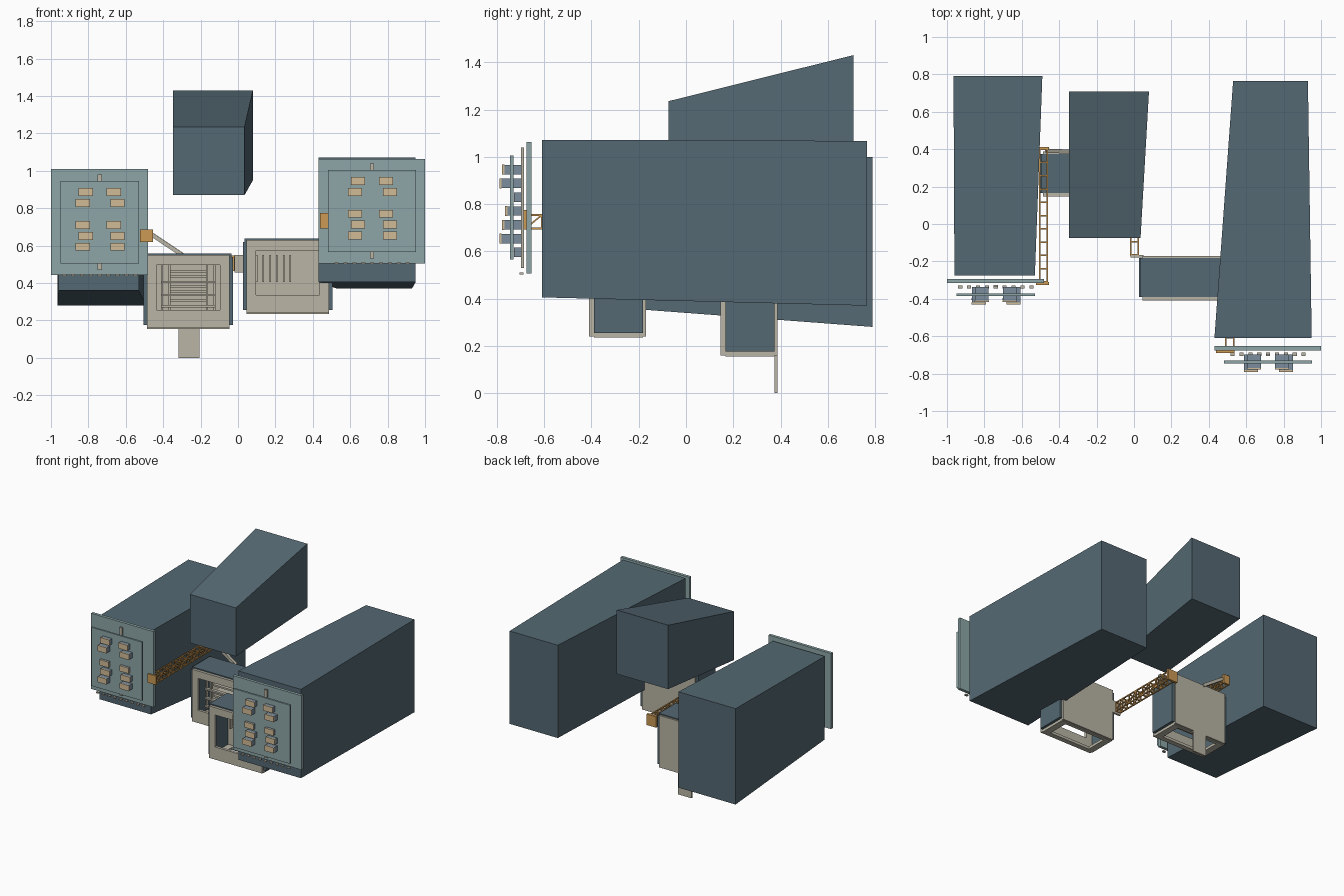
import bpy
import bmesh
from mathutils import Vector

if "Cube" in bpy.data.objects:
    bpy.data.objects.remove(bpy.data.objects["Cube"])


def material(name, rgb):
    m = bpy.data.materials.new(name)
    m.diffuse_color = (*rgb, 1)
    m.use_nodes = True
    m.node_tree.nodes["Principled BSDF"].inputs["Base Color"].default_value = m.diffuse_color
    return m


SLATE = material("slate", (0.09, 0.14, 0.17))
PANEL = material("pale_teal", (0.27, 0.38, 0.39))
BEIGE = material("beige", (0.49, 0.46, 0.38))
ORANGE = material("orange", (0.60, 0.32, 0.09))
CAP = material("cap", (0.64, 0.50, 0.31))
STEEL = material("steel_blue", (0.20, 0.27, 0.34))

FACES = [(0, 1, 2, 3), (4, 7, 6, 5), (0, 4, 5, 1), (1, 5, 6, 2), (2, 6, 7, 3), (3, 7, 4, 0)]


def hexa(bm, corners):
    v = [bm.verts.new(c) for c in corners]
    for f in FACES:
        bm.faces.new([v[i] for i in f])


def box(bm, x0, x1, y0, y1, z0, z1):
    hexa(bm, [(x, y, z) for y in (y0, y1)
              for x, z in ((x0, z0), (x1, z0), (x1, z1), (x0, z1))])


def beam(bm, a, b, w):
    # square bar between two points
    a, b = Vector(a), Vector(b)
    d = (b - a).normalized()
    s = d.cross(Vector((0, 0, 1)) if abs(d.z) < 0.9 else Vector((1, 0, 0))).normalized()
    t = s.cross(d)
    hexa(bm, [p + (s * i + t * j) * w / 2 for p in (a, b)
              for i, j in ((-1, -1), (1, -1), (1, 1), (-1, 1))])


def finish(bm, name, mat):
    bmesh.ops.recalc_face_normals(bm, faces=bm.faces)
    me = bpy.data.meshes.new(name)
    bm.to_mesh(me)
    bm.free()
    me.materials.append(mat)
    ob = bpy.data.objects.new(name, me)
    bpy.context.collection.objects.link(ob)
    return ob


def boxes(name, mat, dims):
    bm = bmesh.new()
    for d in dims:
        box(bm, *d)
    return finish(bm, name, mat)


def block(name, front, back):
    # tapered body; each end is (y, x0, x1, z0, z1)
    bm = bmesh.new()
    hexa(bm, [(x, y, z) for y, x0, x1, z0, z1 in (front, back)
              for x, z in ((x0, z0), (x1, z0), (x1, z1), (x0, z1))])
    return finish(bm, name, SLATE)


# large tapered bodies
block("left_body", (-0.275, -0.96, -0.53, 0.36, 0.985), (0.79, -0.965, -0.49, 0.28, 1.0))
block("upper_body", (-0.075, -0.347, 0.035, 0.87, 1.235), (0.708, -0.347, 0.08, 0.95, 1.43))
block("right_body", (-0.61, 0.43, 0.95, 0.405, 1.072), (0.765, 0.53, 0.93, 0.37, 1.067))


def facade(side, dx, dy, dz, x0, x1, z0, z1):
    # backing panel plus raised inner panel
    boxes(side + "_back_panel", PANEL, [(x0, x1, -0.675 + dy, -0.653 + dy, z0, z1)])
    cx = 0.717 + dx
    half = (x1 - x0) / 2 - 0.05
    boxes(side + "_inner_panel", PANEL,
          [(cx - half, cx + half, -0.745 + dy, -0.731 + dy, 0.565 + dz, 1.005 + dz)])
    # mounting strip and row of small tabs
    boxes(side + "_mount_strip", BEIGE,
          [(cx - 0.011, cx + 0.011, -0.698 + dy, -0.686 + dy, 0.53 + dz, 1.04 + dz)])
    n = 9
    tabs = [cx - 0.19 + 0.38 * i / (n - 1) for i in range(n)]
    boxes(side + "_tabs", BEIGE,
          [(x - 0.011, x + 0.011, -0.705 + dy, -0.688 + dy, z0 - 0.004, z0 + 0.005) for x in tabs])
    # seven rows of drawers; most pass through the inner panel
    rows = [(0.778, 0, 0), (0.79, 1, 1), (0, 0, 0), (0.765, 1, 0),
            (0.778, 0, 1), (0.79, 1, 1), (0, 1, 0)]
    bodies, caps = [], []
    for i, (out, a, b) in enumerate(rows):
        z = 0.946 - 0.0585 * i + dz
        for x in (0.642 - 0.016 * a + dx, 0.792 + 0.02 * b + dx):
            y = -(out or 0.735) + dy
            bodies.append((x - 0.037, x + 0.037, y + 0.008, -0.697 + dy, z - 0.02, z + 0.02))
            if out:
                caps.append((x - 0.038, x + 0.038, y, y + 0.009, z - 0.021, z + 0.021))
    boxes(side + "_drawers", STEEL, bodies)
    boxes(side + "_drawer_fronts", CAP, caps)


facade("right", 0, 0, 0, 0.43, 1.0, 0.505, 1.062)
facade("left", -1.456, 0.36, -0.06, -1.0, -0.48, 0.442, 1.01)


def cabinet(side, x, y, z):
    # origin: lower left corner of the front frame
    w, h, d = 0.44, 0.395, 0.24
    ox0, ox1, oz0, oz1 = x + 0.05, x + w - 0.05, z + 0.10, z + 0.34
    f = (y, y + 0.02)
    boxes(side + "_cabinet_frame", BEIGE, [
        (x, ox0, *f, z + 0.005, z + h), (ox1, x + w, *f, z + 0.005, z + h),
        (ox0, ox1, *f, z + 0.005, oz0), (ox0, ox1, *f, oz1, z + h)])
    boxes(side + "_cabinet_shell", SLATE, [
        (x - 0.02, x, y + 0.02, y + d - 0.013, z + 0.02, z + h - 0.01),
        (x + w, x + w + 0.02, y + 0.02, y + d - 0.013, z + 0.02, z + h - 0.01),
        (x - 0.01, x + w + 0.01, y + 0.02, y + d - 0.013, z + h - 0.012, z + h + 0.008)])
    boxes(side + "_cabinet_back", BEIGE, [(x, x + w, y + d - 0.013, y + d, z + 0.005, z + h)])
    # open floor ring
    y0, y1 = y + 0.02, y + d - 0.013
    boxes(side + "_cabinet_floor", BEIGE, [
        (x, x + 0.05, y0, y1, z, z + 0.02), (x + w - 0.05, x + w, y0, y1, z, z + 0.02),
        (x + 0.05, x + w - 0.05, y0, y0 + 0.025, z, z + 0.02),
        (x + 0.05, x + w - 0.05, y1 - 0.025, y1, z, z + 0.02)])


cabinet("left", -0.486, 0.147, 0.155)
cabinet("right", 0.046, -0.41, 0.235)

# rack in the left cabinet, fins in the right one
boxes("left_rack", BEIGE,
      [(x, x + 0.012, 0.20, 0.22, 0.25, 0.50) for x in (-0.412, -0.372, -0.172, -0.132)]
      + [(-0.412, -0.12, 0.19, 0.215, z, z + 0.012) for z in (0.40, 0.33, 0.27)]
      + [(-0.365, -0.165, 0.22, 0.34, z, z + 0.012) for z in (0.455, 0.43, 0.375, 0.35, 0.30)])
boxes("right_fins", BEIGE,
      [(0.096 + 0.036 * i, 0.104 + 0.036 * i, -0.24, -0.18, 0.405, 0.55) for i in range(6)])
boxes("support_leg", BEIGE, [(-0.317, -0.205, 0.374, 0.388, 0.0, 0.17)])


def truss(name, x0, x1, y0, y1, z0, z1):
    # four rails with square frames and zigzag braces
    bm = bmesh.new()
    w = 0.008
    h = w / 2
    xs, zs = (x0 + h, x1 - h), (z0 + h, z1 - h)
    for x in xs:
        for z in zs:
            box(bm, x - h, x + h, y0, y1, z - h, z + h)
    n = max(1, round((y1 - y0) / 0.07))
    for i in range(n + 1):
        y = y0 + (y1 - y0) * i / n
        for z in zs:
            beam(bm, (xs[0], y, z), (xs[1], y, z), w)
        for x in xs:
            beam(bm, (x, y, zs[0]), (x, y, zs[1]), w)
            if i < n:
                beam(bm, (x, y, zs[i % 2]), (x, y + (y1 - y0) / n, zs[1 - i % 2]), w * 0.8)
    finish(bm, name, ORANGE)


truss("left_truss", -0.507, -0.46, -0.31, 0.40, 0.622, 0.682)
truss("middle_truss", -0.022, 0.026, -0.165, 0.40, 0.47, 0.543)
truss("right_truss", 0.487, 0.537, -0.68, 0.03, 0.692, 0.758)
boxes("truss_end_plates", ORANGE, [
    (-0.525, -0.455, -0.325, -0.31, 0.62, 0.687),
    (-0.51, -0.455, 0.395, 0.412, 0.62, 0.687),
    (-0.04, 0.04, 0.395, 0.412, 0.465, 0.547),
    (0.438, 0.537, -0.69, -0.675, 0.692, 0.775)])
boxes("middle_truss_bracket", BEIGE, [(-0.02, 0.05, -0.18, -0.166, 0.455, 0.55)])

# diagonal tie between the left truss and the left cabinet
bm = bmesh.new()
beam(bm, (-0.47, 0.392, 0.665), (-0.29, 0.385, 0.545), 0.022)
finish(bm, "diagonal_tie", BEIGE)
